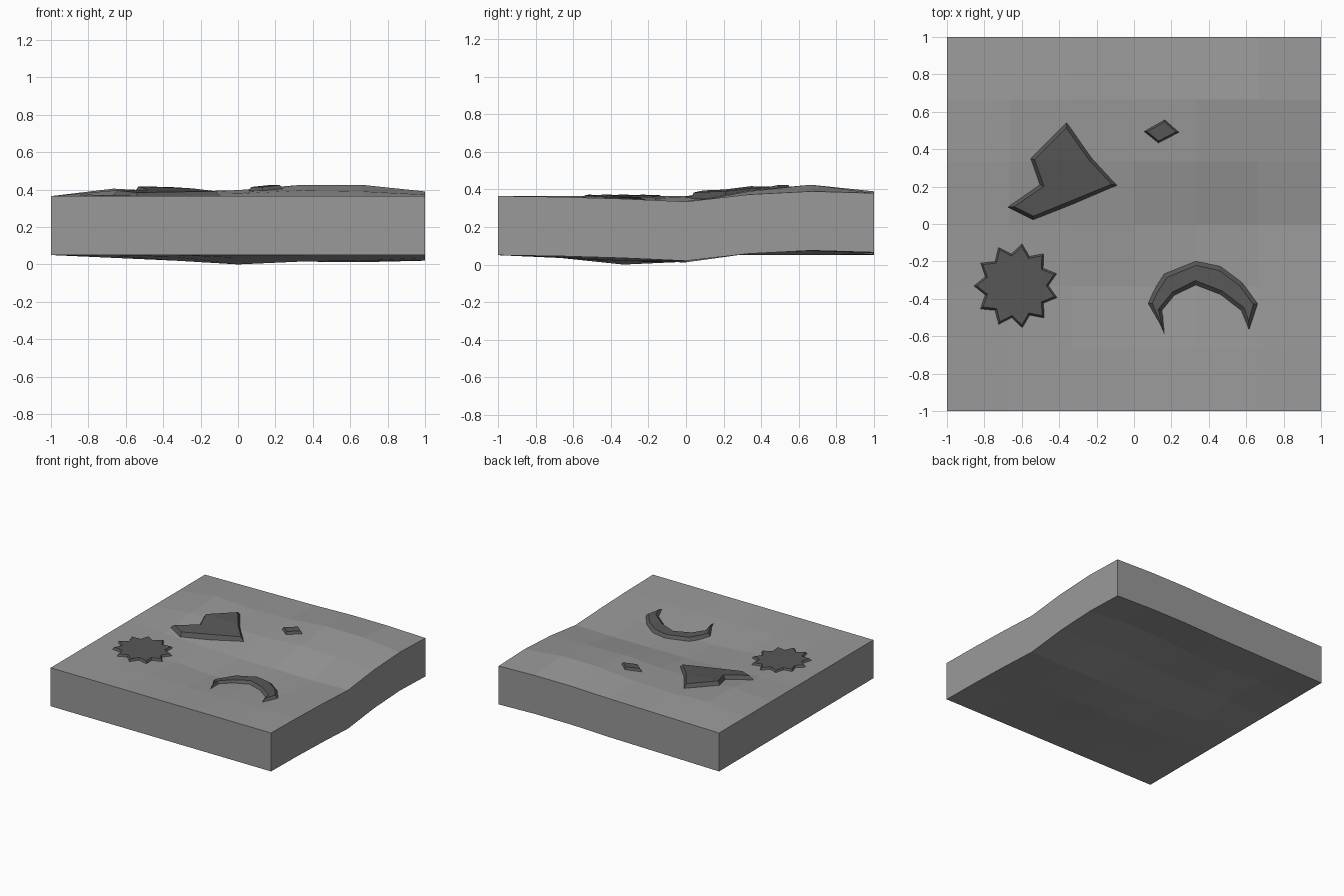
import bpy, bmesh, math
from mathutils import Vector

if "Cube" in bpy.data.objects:
    bpy.data.objects.remove(bpy.data.objects["Cube"])

# Terrain heights: rows from front to back, columns from left to right
H = [[.365, .365, .365, .365, .365, .365, .365],
     [.365, .36, .355, .35, .35, .355, .36],
     [.365, .35, .335, .315, .33, .335, .35],
     [.365, .355, .34, .33, .33, .327, .335],
     [.365, .395, .375, .378, .395, .39, .373],
     [.365, .405, .388, .397, .425, .425, .39],
     [.365, .37, .375, .38, .39, .39, .38]]
THICK = .315
N = 6


def ground(x, y):
    u, v = (x + 1) * N / 2, (y + 1) * N / 2
    i, j = min(int(u), N - 1), min(int(v), N - 1)
    u, v = u - i, v - j
    return ((H[j][i] * (1 - u) + H[j][i + 1] * u) * (1 - v)
            + (H[j + 1][i] * (1 - u) + H[j + 1][i + 1] * u) * v)


def grey(name, c):
    mat = bpy.data.materials.new(name)
    mat.diffuse_color = (c, c, c, 1)
    mat.use_nodes = True
    mat.node_tree.nodes["Principled BSDF"].inputs["Base Color"].default_value = mat.diffuse_color
    return mat


def finish(bm, name, mat):
    bmesh.ops.recalc_face_normals(bm, faces=bm.faces)
    mesh = bpy.data.meshes.new(name)
    bm.to_mesh(mesh)
    bm.free()
    ob = bpy.data.objects.new(name, mesh)
    bpy.context.collection.objects.link(ob)
    mesh.materials.append(mat)
    return ob


# Ground slab: terrain grid extruded straight down
bm = bmesh.new()
bmesh.ops.create_grid(bm, x_segments=N, y_segments=N, size=1)
for v in bm.verts:
    v.co.z = H[round((v.co.y + 1) * 3)][round((v.co.x + 1) * 3)]
ext = bmesh.ops.extrude_face_region(bm, geom=bm.faces[:], use_keep_orig=True)
for g in ext["geom"]:
    if isinstance(g, bmesh.types.BMVert):
        g.co.z -= THICK
finish(bm, "terrain_slab", grey("mid_grey", .32))

dark = grey("dark_grey", .097)


def inset(pts, d):
    """Move a closed outline inwards by d."""
    pts = [Vector(p) for p in pts]
    area = sum(a.x * b.y - b.x * a.y for a, b in zip(pts, pts[1:] + pts[:1]))
    s = 1 if area > 0 else -1
    out = []
    for k, p in enumerate(pts):
        a = (p - pts[k - 1]).normalized()
        b = (pts[(k + 1) % len(pts)] - p).normalized()
        n = s * (Vector((-a.y, a.x)) + Vector((-b.y, b.x))).normalized()
        c = n.dot(s * Vector((-a.y, a.x)))
        out.append(p + n * d / max(c, .45))
    return out


def plate(name, pts, rim, rise):
    """Raised plate with sloping sides that follows the terrain."""
    bm = bmesh.new()
    low = [bm.verts.new((x, y, ground(x, y) - .004)) for x, y in pts]
    top = [bm.verts.new((x, y, ground(x, y) + rise)) for x, y in inset(pts, rim)]
    n = len(pts)
    for k in range(n):
        m = (k + 1) % n
        bm.faces.new((low[k], low[m], top[m], top[k]))
    cap = bm.faces.new(top)
    base = bm.faces.new(low[::-1])
    bm.normal_update()
    bmesh.ops.triangulate(bm, faces=[cap, base])
    finish(bm, name, dark)


# Raised plates
star = []
for k in range(22):
    a, r = math.radians(82) + k * math.pi / 11, (.23, .175)[k % 2]
    star.append((-.63 + r * math.cos(a), -.33 + r * math.sin(a)))
plate("star_plate", star, .012, .015)

plate("diamond_plate", [(.05, .495), (.13, .43), (.245, .49), (.165, .56)], .012, .022)

plate("angular_plate", [(-.36, .545), (-.555, .35), (-.505, .21), (-.68, .09),
                        (-.54, .02), (-.085, .205), (-.225, .355)], .02, .03)

plate("crescent_plate", [(.166, -.6), (.07, -.425), (.1, -.36), (.16, -.265),
                         (.33, -.195), (.465, -.225), (.58, -.31), (.665, -.425),
                         (.615, -.575), (.57, -.465), (.46, -.38), (.33, -.33),
                         (.22, -.385), (.155, -.465)], .025, .02)
